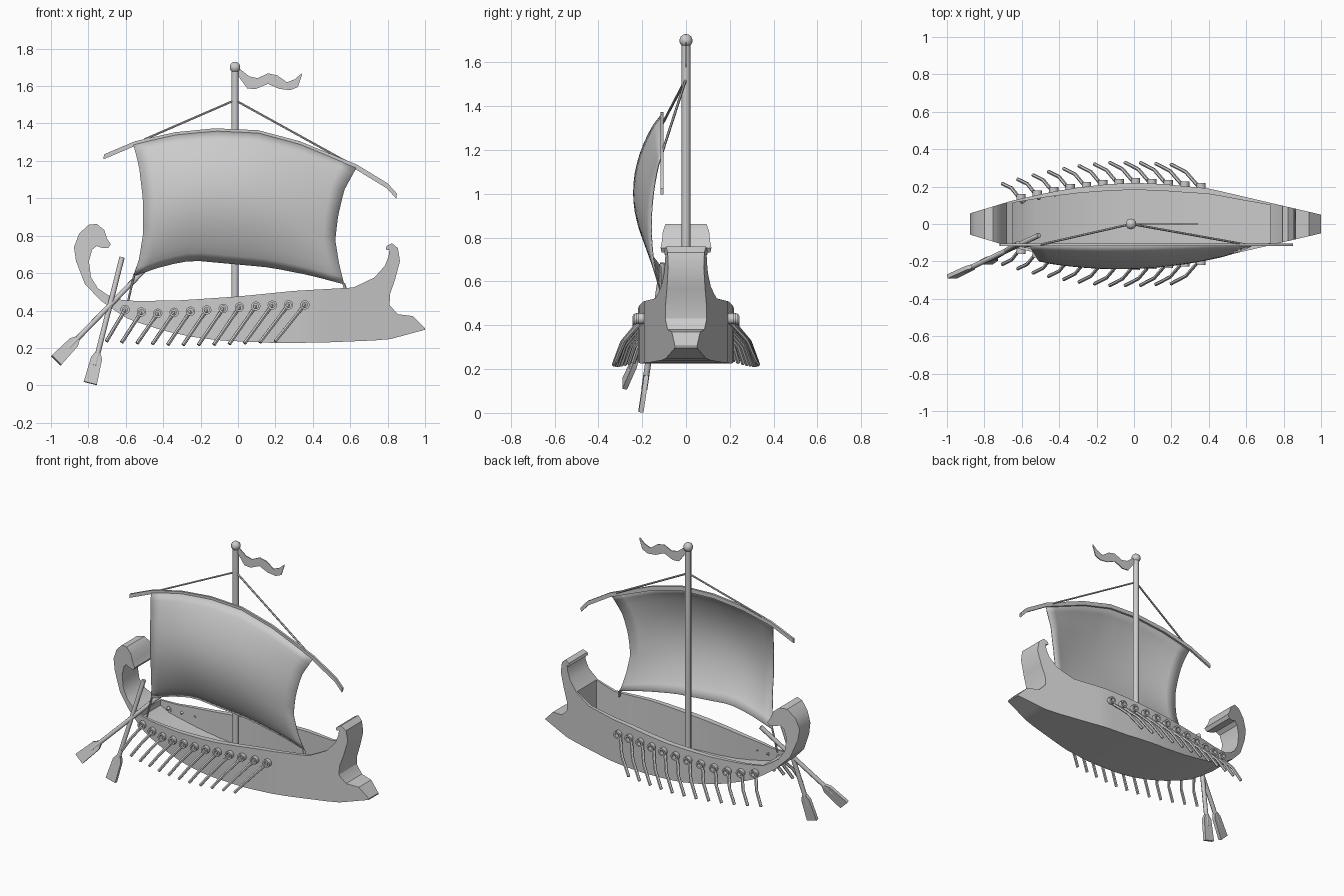
import bpy, bmesh, math
from mathutils import Vector

cube = bpy.data.objects.get("Cube")
if cube:
    bpy.data.objects.remove(cube, do_unlink=True)


def interp(table, x):
    """Piecewise linear lookup in (x, value) pairs."""
    for (a, va), (b, vb) in zip(table, table[1:]):
        if x <= b:
            return va + (vb - va) * (x - a) / (b - a)
    return table[-1][1]


def finish(name, bm, angle=35):
    bmesh.ops.recalc_face_normals(bm, faces=bm.faces)
    mesh = bpy.data.meshes.new(name)
    bm.to_mesh(mesh)
    bm.free()
    obj = bpy.data.objects.new(name, mesh)
    bpy.context.collection.objects.link(obj)
    bpy.ops.object.select_all(action='DESELECT')
    obj.select_set(True)
    bpy.context.view_layer.objects.active = obj
    bpy.ops.object.shade_smooth_by_angle(angle=math.radians(angle))
    return obj


def loft(name, sections, caps=True, loop=False, angle=35):
    """Skin a series of closed cross-sections."""
    bm = bmesh.new()
    rings = [[bm.verts.new(p) for p in s] for s in sections]
    n = len(rings[0])
    pairs = list(zip(rings, rings[1:])) + ([(rings[-1], rings[0])] if loop else [])
    for a, b in pairs:
        for i in range(n):
            j = (i + 1) % n
            bm.faces.new((a[i], a[j], b[j], b[i]))
    if caps and not loop:
        bm.faces.new(rings[0])
        bm.faces.new(rings[-1])
    return finish(name, bm, angle)


def ribbon(name, pairs, half):
    """Solid strip between paired (x, z) points, half(x) deep to each side of y = 0."""
    return loft(name, [[(ax, -half(ax), az), (ax, half(ax), az),
                        (bx, half(bx), bz), (bx, -half(bx), bz)]
                       for (ax, az), (bx, bz) in pairs])


def rod(name, points, radius, sides=8):
    """Round bar through a few points."""
    pts = [Vector(p) for p in points]
    sections = []
    for i, p in enumerate(pts):
        d = (pts[min(i + 1, len(pts) - 1)] - pts[max(i - 1, 0)]).normalized()
        u = d.orthogonal().normalized() if i == 0 else (u - d * u.dot(d)).normalized()
        v = d.cross(u)
        sections.append([p + radius * (u * math.cos(t) + v * math.sin(t))
                         for t in (2 * math.pi * k / sides for k in range(sides))])
    return loft(name, sections, angle=50)


# Hull lines: half beam, keel and sheer along the length
BEAM = [(-.88, .056), (-.65, .125), (-.45, .17), (-.3, .195), (-.15, .212), (0, .22),
        (.15, .214), (.4, .19), (.73, .113), (1, .05)]
KEEL = [(-.65, .395), (-.58, .35), (-.39, .29), (-.25, .26), (-.1, .24), (.225, .225),
        (.49, .23), (.73, .24)]
SHEER = [(-.65, .46), (-.55, .45), (-.3, .455), (0, .475), (.3, .505), (.62, .523), (.73, .577)]


def beam(x):
    return interp(BEAM, x)


sections = []
STATIONS = 24
for i in range(STATIONS + 1):
    x = -.65 + 1.38 * i / STATIONS
    w, low, top = beam(x), interp(KEEL, x), interp(SHEER, x)
    inner = w - .012 - .025 * math.sin(math.pi * i / STATIONS)
    half = [(w, low), (w, top), (inner, top), (inner, low + .03)]
    sections.append([(x, y, z) for y, z in half] + [(x, -y, z) for y, z in reversed(half)])
loft("hull", sections, caps=False)

# Curled stern post
ribbon("stern_post", [
    ((-.65, .395), (-.65, .46)), ((-.73, .45), (-.70, .485)), ((-.818, .54), (-.75, .52)),
    ((-.866, .663), (-.786, .578)), ((-.877, .738), (-.797, .663)), ((-.85, .81), (-.78, .725)),
    ((-.80, .858), (-.755, .745)), ((-.755, .863), (-.745, .74)), ((-.715, .83), (-.735, .737)),
    ((-.70, .785), (-.715, .733)), ((-.68, .754), (-.695, .733))], beam)

# Bow with ram, and the hooked bow post above it
ribbon("bow_ram", [
    ((.73, .24), (.73, .575)), ((.786, .245), (.786, .5)), ((.813, .247), (.813, .425)),
    ((.855, .258), (.855, .38)), ((.936, .28), (.936, .37)), ((1, .297), (1, .305))], beam)
ribbon("bow_post", [
    ((.73, .5), (.81, .42)), ((.73, .577), (.813, .487)), ((.786, .64), (.84, .567)),
    ((.805, .69), (.866, .663)), ((.81, .725), (.855, .733)), ((.80, .722), (.823, .76)),
    ((.79, .728), (.795, .745))], beam)

# Mast, ball and pennant
MAST_X = -.016
rod("mast", [(MAST_X, 0, .25), (MAST_X, 0, 1.69)], .02)
bm = bmesh.new()
bmesh.ops.create_uvsphere(bm, u_segments=10, v_segments=7, radius=.03)
bmesh.ops.translate(bm, verts=bm.verts, vec=(MAST_X, 0, 1.70))
finish("mast_ball", bm)
ribbon("pennant", [
    ((0, 1.70), (0, 1.655)), ((.06, 1.652), (.05, 1.587)), ((.105, 1.642), (.095, 1.584)),
    ((.16, 1.668), (.16, 1.612)), ((.21, 1.657), (.22, 1.585)), ((.262, 1.62), (.28, 1.578)),
    ((.305, 1.637), (.32, 1.595)), ((.34, 1.668), (.342, 1.66))], lambda x: .003)

# Bent yard
SAIL_Y = -.11
YARD = [(-.716, 1.235), (-.55, 1.305), (-.337, 1.353), (-.123, 1.374), (.107, 1.364),
        (.33, 1.305), (.636, 1.18), (.8, 1.08), (.85, 1.025)]
yard = ribbon("yard", [((x, z), (x - .004, z - .027)) for x, z in YARD], lambda x: .007)
yard.location.y = SAIL_Y

# Sail: patch between four edge curves, bellied forward
LEFT = [(0, -.56), (.16, -.53), (.42, -.508), (.68, -.508), (.88, -.53), (1, -.56)]
RIGHT = [(0, .636), (.2, .567), (.42, .535), (.62, .52), (.82, .54), (1, .567)]
FOOT = [(-.56, .583), (-.39, .64), (-.246, .668), (-.016, .647), (.17, .63), (.385, .588), (.567, .54)]
N = 16
bm = bmesh.new()
grid = []
for r in range(N + 1):
    v = r / N
    row = []
    for c in range(N + 1):
        u = c / N
        x = (1 - u) * interp(LEFT, v) + u * interp(RIGHT, v)
        top = interp(YARD, -.56 + u * 1.196) - .012
        foot = interp(FOOT, -.56 + u * 1.127)
        depth = .085 * (1 - u) + .045 * u + .06 * math.sin(math.pi * u) ** .8
        belly = depth * max(math.sin(math.pi * v), 0) ** .8
        row.append(bm.verts.new((x, SAIL_Y - .005 - belly, top + (foot - top) * v)))
    grid.append(row)
for a, b in zip(grid, grid[1:]):
    for c in range(N):
        bm.faces.new((a[c], a[c + 1], b[c + 1], b[c]))
sail = finish("sail", bm, 60)
sail.modifiers.new("cloth_thickness", 'SOLIDIFY').thickness = .004

# Rigging
for side, end in (("right", (-.5, SAIL_Y, 1.315)), ("left", (.6, SAIL_Y, 1.185))):
    rod("yard_stay_" + side, [(MAST_X, 0, 1.525), end], .006, 6)
rod("sheet_right", [(-.555, -.115, .59), (-.59, -.12, .44)], .006, 6)
rod("sheet_left", [(.565, -.115, .545), (.58, -.125, .50)], .008, 6)

# Rowing oars with their port rings, both sides
PORT_Z = [(-.61, .405), (-.5, .39), (-.42, .385), (-.2, .4), (0, .418), (.2, .43), (.37, .43)]
OARS = 12
for side, s in (("right", -1), ("left", 1)):
    for i in range(OARS):
        t = i / (OARS - 1)
        x = -.604 + .962 * t
        z, y = interp(PORT_Z, x), beam(x)
        ring = []
        for k in range(12):
            a = 2 * math.pi * k / 12
            ring.append([(x + r * math.cos(a), s * (y + d), z + r * math.sin(a))
                         for r, d in ((.025, -.015), (.025, .025), (.014, .025), (.014, -.015))])
        loft(f"oar_port_{side}_{i + 1}", ring, loop=True)
        dx, dy, tip = -.10 - .06 * t, .06 + .045 * t, .235 - .02 * math.sin(math.pi * t)
        rod(f"oar_{side}_{i + 1}", [
            (x + .01, s * (y - .02), z + .015),
            (x + dx * .5, s * (y + .02 + dy * .6), (z + tip) / 2),
            (x + dx, s * (y + .02 + dy), tip)], .010, 6)


# Steering oars with flat blades
def steering_oar(name, top, tip):
    top, tip = Vector(top), Vector(tip)
    d = (tip - top).normalized()
    across = d.cross(Vector((0, 1, 0))).normalized()
    thick = d.cross(across)
    rod(name + "_shaft", [top, tip - d * .10], .014)
    blade = []
    for back, w in ((.17, .014), (.14, .03), (0, .036)):
        p = tip - d * back
        blade.append([p + across * w * a + thick * .011 * b
                      for a, b in ((-1, -1), (1, -1), (1, 1), (-1, 1))])
    loft(name + "_blade", blade)


steering_oar("steering_oar_near", (-.62, -.105, .684), (-.79, -.205, .011))
steering_oar("steering_oar_far", (-.508, -.06, .61), (-.972, -.28, .133))
